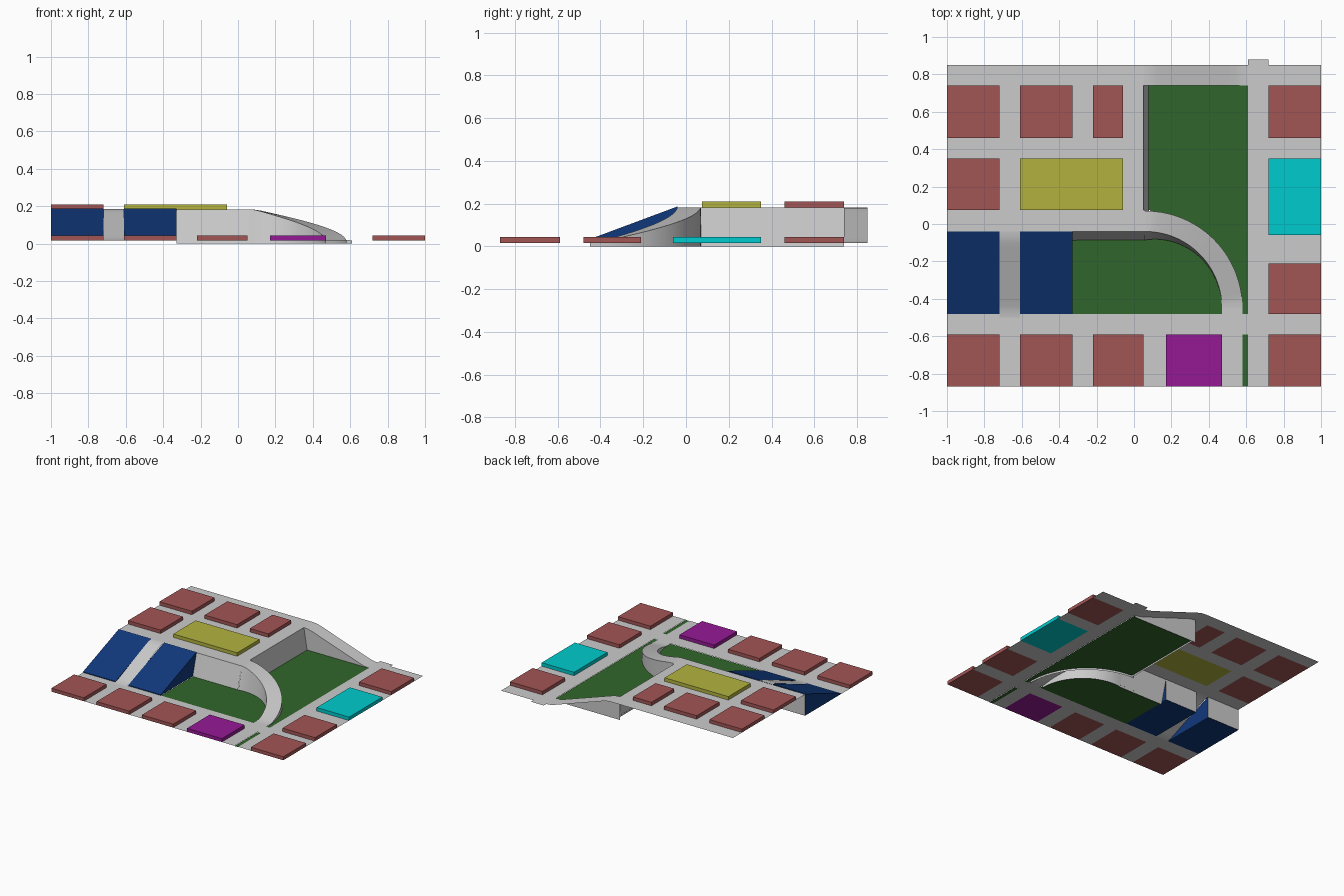
import bpy
from math import sin, cos, pi

if "Cube" in bpy.data.objects:
    bpy.data.objects.remove(bpy.data.objects["Cube"])

LOW, HIGH = 0.017, 0.183      # the two street levels
H = 0.027                     # block height
CX, CY, RO, RI = 0.06, -0.45, 0.52, 0.41   # curved ramp centre and radii


def material(name, rgb):
    m = bpy.data.materials.new(name)
    m.diffuse_color = (*rgb, 1)
    m.use_nodes = True
    m.node_tree.nodes["Principled BSDF"].inputs["Base Color"].default_value = m.diffuse_color
    return m


RED = material("brick_red", (0.36, 0.09, 0.09))
YELLOW = material("yellow", (0.45, 0.45, 0.05))
CYAN = material("cyan", (0.0, 0.6, 0.62))
PURPLE = material("purple", (0.3, 0.01, 0.3))
BLUE = material("blue", (0.005, 0.04, 0.2))
GREEN = material("grass_green", (0.03, 0.13, 0.025))


def mesh(name, verts, faces, mat=None, smooth=False):
    me = bpy.data.meshes.new(name)
    me.from_pydata(verts, [], faces)
    ob = bpy.data.objects.new(name, me)
    bpy.context.collection.objects.link(ob)
    if mat:
        me.materials.append(mat)
    if smooth:
        bpy.ops.object.select_all(action='DESELECT')
        ob.select_set(True)
        bpy.context.view_layer.objects.active = ob
        bpy.ops.object.shade_smooth_by_angle(angle=0.6)
    return ob


def sheet(name, rects, z, mat=None):
    v, f = [], []
    for x0, x1, y0, y1 in rects:
        n = len(v)
        v += [(x0, y0, z), (x1, y0, z), (x1, y1, z), (x0, y1, z)]
        f.append((n, n + 1, n + 2, n + 3))
    return mesh(name, v, f, mat)


def block(name, x0, x1, y0, y1, z, mat):
    v = [(x, y, h) for h in (z, z + H) for x, y in ((x0, y0), (x1, y0), (x1, y1), (x0, y1))]
    f = [(3, 2, 1, 0), (4, 5, 6, 7)] + [(i, (i + 1) % 4, (i + 1) % 4 + 4, i + 4) for i in range(4)]
    mesh(name, v, f, mat)


def loft(name, rows, smooth=True):
    # joins successive cross-sections into a strip
    n = len(rows[0])
    f = [(r * n + i, (r + 1) * n + i, (r + 1) * n + i + 1, r * n + i + 1)
         for r in range(len(rows) - 1) for i in range(n - 1)]
    return mesh(name, [p for row in rows for p in row], f, None, smooth)


def ease(t, e=0.12):
    # straight slope with rounded ends
    k = 1 / (1 - e)
    if t < e:
        return k * t * t / (2 * e)
    if t > 1 - e:
        return 1 - k * (1 - t) ** 2 / (2 * e)
    return k * (t - e / 2)


# upper streets
sheet("upper_streets", [
    (-1, 0.05, 0.74, 0.85), (-1, -0.06, 0.35, 0.46), (-1, CX, -0.04, 0.075),
    (-0.72, -0.61, 0.46, 0.74), (-0.72, -0.61, 0.075, 0.35),
    (-0.33, -0.22, 0.46, 0.74), (-0.06, 0.05, 0.075, 0.74)], HIGH)

# lower streets
sheet("lower_streets", [
    (-1, 1, -0.59, -0.48), (0.61, 0.72, -0.48, 0.88), (0.61, 0.72, -0.87, -0.59),
    (0.72, 1, 0.74, 0.85), (0.72, 1, 0.35, 0.46), (0.72, 1, -0.21, -0.06),
    (0.47, 0.58, -0.48, CY)] +
    [(a, b, -0.87, -0.59) for a, b in
     ((-0.72, -0.61), (-0.33, -0.22), (0.05, 0.17), (0.47, 0.58))], LOW)

# blocks on the plateau and on the low ground
for i, (a, b, c, d, z, m) in enumerate([
        (-1, -0.72, 0.46, 0.74, HIGH, RED), (-0.61, -0.33, 0.46, 0.74, HIGH, RED),
        (-0.22, -0.06, 0.46, 0.74, HIGH, RED), (-1, -0.72, 0.075, 0.35, HIGH, RED),
        (-0.61, -0.06, 0.075, 0.35, HIGH, YELLOW),
        (0.72, 1, 0.46, 0.74, LOW, RED), (0.72, 1, -0.06, 0.35, LOW, CYAN),
        (0.72, 1, -0.48, -0.21, LOW, RED), (0.72, 1, -0.87, -0.59, LOW, RED),
        (-1, -0.72, -0.87, -0.59, LOW, RED), (-0.61, -0.33, -0.87, -0.59, LOW, RED),
        (-0.22, 0.05, -0.87, -0.59, LOW, RED), (0.17, 0.47, -0.87, -0.59, LOW, PURPLE)]):
    block(f"city_block_{i}", a, b, c, d, z, m)

# sloped blue blocks, each with a grey wall behind
for i, (a, b) in enumerate(((-1, -0.72), (-0.61, -0.33))):
    v = [(x, y, z) for x in (a, b) for y, z in ((-0.48, LOW), (-0.04, LOW), (-0.04, HIGH + 0.004), (-0.48, LOW + 0.006))]
    mesh(f"slope_block_{i}", v, [(0, 1, 2, 3), (7, 6, 5, 4), (0, 4, 5, 1), (3, 2, 6, 7), (0, 3, 7, 4)], BLUE)
    loft(f"slope_back_wall_{i}", [[(x, -0.038, LOW), (x, -0.038, HIGH)] for x in (a, b)], False)

# straight ramp between the blue blocks
N = 16
loft("straight_ramp", [[(x, -0.5 + 0.46 * i / N, LOW + 0.001 + (HIGH - LOW) * ease(i / N))
                        for x in (-0.72, -0.61)] for i in range(N + 1)])

# back street descending to the low ground, with its wall
slope = [(0.05 + 0.56 * i / N, HIGH - (HIGH - LOW) * ease(i / N)) for i in range(N + 1)]
loft("back_ramp", [[(x, 0.74, z), (x, 0.85, z)] for x, z in slope])
loft("back_ramp_wall", [[(x, 0.74, 0), (x, 0.74, z)] for x, z in slope])

# leaning retaining walls of the plateau
loft("side_retaining_wall", [[(0.05, y, HIGH), (0.08, y, 0)] for y in (0.07, 0.74)], False)
loft("front_retaining_wall", [[(x, -0.04, HIGH), (x, -0.09, 0)] for x in (-0.33, CX)], False)

# curved ramp: inner wall, road, outer wall
N = 28
rows = []
for i in range(N + 1):
    t = i / N
    a = t * pi / 2
    z = HIGH - (HIGH - LOW) * ease(t, 0.08)
    lean = 0.045 * (1 - t) ** 2
    rows.append([(CX + r * sin(a), CY + r * cos(a), h)
                 for r, h in ((RI - lean, 0), (RI, z), (RO, z), (RO, 0))])
loft("curved_ramp", rows)

# grass either side of the curved ramp, and the front strip
G = LOW - 0.002
outer = [(CX + RO * sin(i * pi / 2 / N), CY + RO * cos(i * pi / 2 / N), G) for i in range(N + 1)]
inner = [(r[0][0], r[0][1], G) for r in rows]
mesh("outer_grass", [(0.077, 0.74, G)] + [(0.077, 0.08, G)] + outer[1:] +
     [(0.58, -0.48, G), (0.61, -0.48, G), (0.61, 0.74, G)], [tuple(range(N + 5))], GREEN)
mesh("inner_grass", [(-0.33, -0.48, G), (-0.33, -0.087, G)] + inner + [(0.47, -0.48, G)],
     [tuple(range(N + 4))], GREEN)
sheet("front_grass_strip", [(0.58, 0.61, -0.87, -0.59)], G, GREEN)
